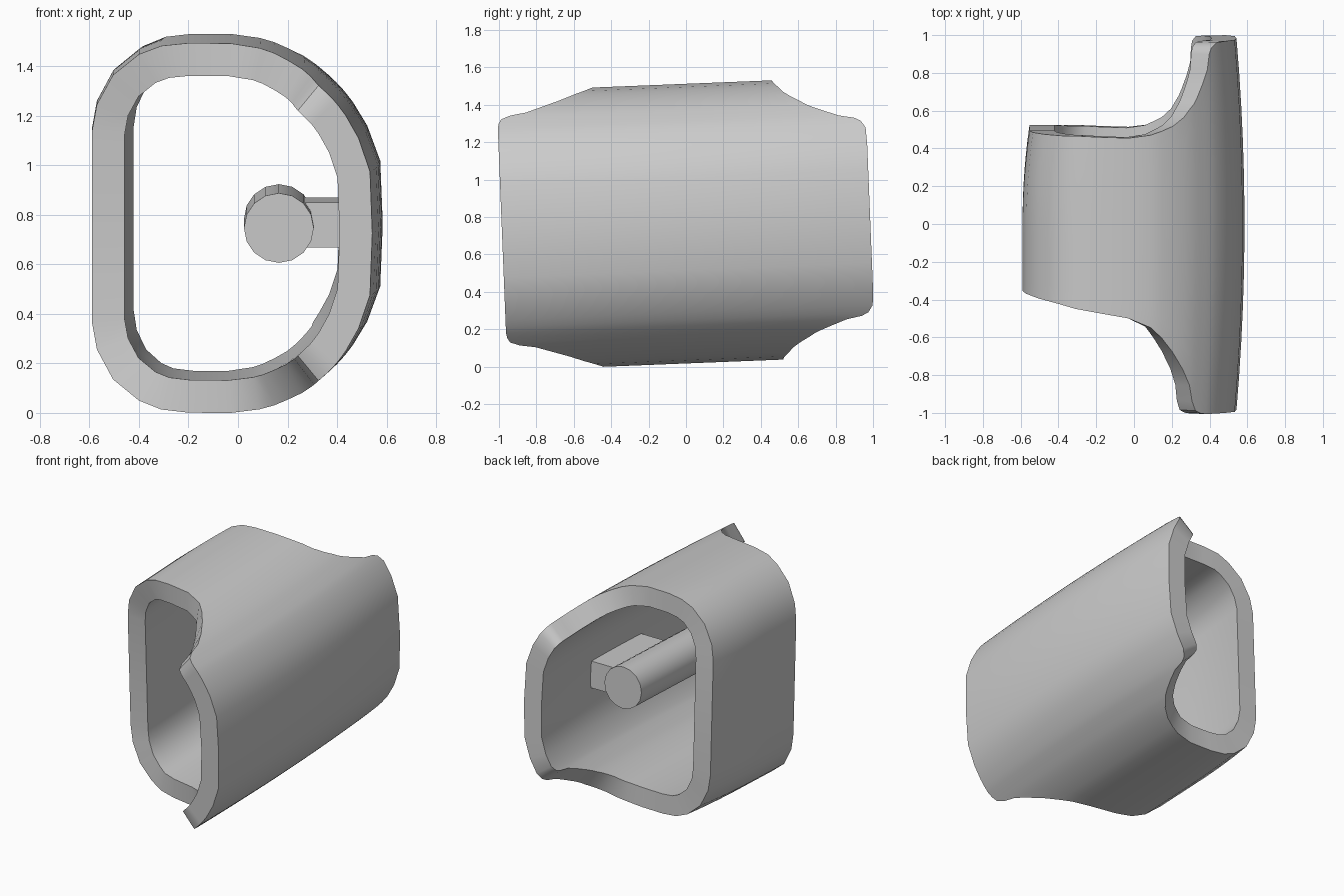
import bpy, bmesh, math
from mathutils import Vector, Matrix

if "Cube" in bpy.data.objects:
    bpy.data.objects.remove(bpy.data.objects["Cube"])

TILT = math.radians(2.3)
PLACE = Matrix.Translation((0, 0, 0.765)) @ Matrix.Rotation(TILT, 4, 'X')
WALL, ROWS = 0.132, 12

# Upper half of the section: x, z, front end y, back end y
HALF = [
    (-.59, 0, -.34, .51), (-.59, .385, -.34, .51), (-.57, .495, -.35, .505),
    (-.505, .615, -.37, .5), (-.4, .7, -.395, .495), (-.31, .735, -.42, .495),
    (-.2, .747, -.44, .49), (-.03, .747, -.47, .485), (.09, .73, -.52, .5),
    (.15, .712, -.575, .52), (.21, .685, -.65, .545), (.27, .655, -.745, .59),
    (.31, .628, -.83, .64), (.328, .615, -.915, .66), (.35, .597, -.965, .7),
    (.38, .572, -.98, .765), (.41, .545, -.985, .84), (.425, .53, -.985, .92),
    (.44, .513, -.985, .955), (.47, .475, -.985, .98), (.525, .385, -.985, .985),
    (.575, .25, -.985, .985), (.585, 0, -.985, .985)]
RING = HALF + [(x, -z, f, b) for x, z, f, b in HALF[-2:0:-1]]
N = len(RING)


def finish(bm, name):
    bmesh.ops.recalc_face_normals(bm, faces=bm.faces[:])
    mesh = bpy.data.meshes.new(name)
    bm.to_mesh(mesh)
    bm.free()
    ob = bpy.data.objects.new(name, mesh)
    bpy.context.collection.objects.link(ob)
    ob.matrix_world = PLACE
    bpy.ops.object.select_all(action='DESELECT')
    bpy.context.view_layer.objects.active = ob
    ob.select_set(True)
    bpy.ops.object.shade_smooth_by_angle(angle=math.radians(40))
    return ob


def bulge(x, y):
    # Barrel curve of the right wall, taper of the left wall
    if x > 0:
        return x * (1 - 0.075 * y * y)
    return x * (1 - 0.24 * max(0, y) ** 2)


def inward(i):
    # Mitred inward offset of a section point
    p = [Vector(RING[(i + k) % N][:2]) for k in (-1, 0, 1)]
    n = [Vector((d.y, -d.x)).normalized() for d in (p[1] - p[0], p[2] - p[1])]
    m = (n[0] + n[1]).normalized()
    return p[1] + m * WALL / m.dot(n[0])


# Hollow sleeve with wavy ends
bm = bmesh.new()
outer, inner = [], []
for i, (x, z, f, b) in enumerate(RING):
    q = inward(i)
    ys = [f + (b - f) * r / (ROWS - 1) for r in range(ROWS)]
    outer.append([bm.verts.new((bulge(x, y), y, z)) for y in ys])
    inner.append([bm.verts.new((q.x + bulge(x, y) - x, y, q.y)) for y in ys])
for i in range(N):
    j = (i + 1) % N
    for wall in (outer, inner):
        for r in range(ROWS - 1):
            bm.faces.new((wall[i][r], wall[j][r], wall[j][r + 1], wall[i][r + 1]))
    for r in (0, ROWS - 1):
        bm.faces.new((outer[i][r], outer[j][r], inner[j][r], inner[i][r]))
finish(bm, "sleeve")

# Round peg inside, running front to back
bm = bmesh.new()
bmesh.ops.create_cone(bm, cap_ends=True, segments=16, radius1=0.141, radius2=0.141,
                      depth=0.9, matrix=Matrix.Translation((0.165, 0, 0)) @
                      Matrix.Rotation(math.pi / 2, 4, 'X'))
finish(bm, "peg")

# Web joining the peg to the right wall
bm = bmesh.new()
bmesh.ops.create_cube(bm, size=1, matrix=Matrix.Translation((0.37, 0.125, 0)) @
                      Matrix.Diagonal((0.23, 0.55, 0.18, 1)))
finish(bm, "peg_web")
